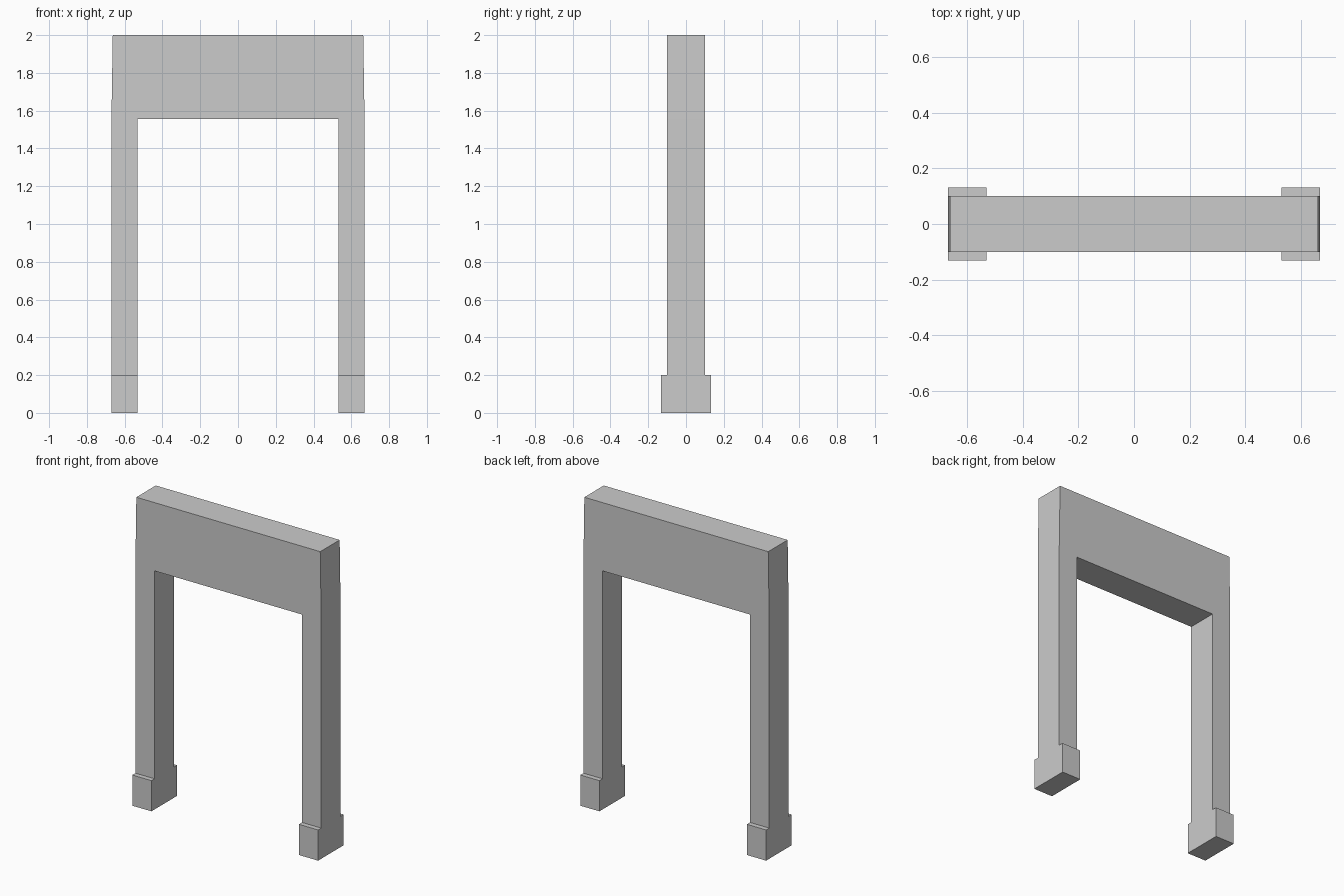
import bpy
import bmesh

cube = bpy.data.objects.get("Cube")
if cube:
    bpy.data.objects.remove(cube, do_unlink=True)

OUTER, INNER, TOP_OUTER = 0.67, 0.532, 0.663
FOOT_TOP, BEAM_BOTTOM, TOP = 0.2, 1.555, 2.0

gray = bpy.data.materials.new("plain gray")
gray.use_nodes = True
colour = (0.6, 0.6, 0.6, 1)
gray.diffuse_color = colour
gray.node_tree.nodes["Principled BSDF"].inputs["Base Color"].default_value = colour


def extrude_profile(name, points, half_depth):
    """Extrude an x-z outline along y, centred on y = 0."""
    bm = bmesh.new()
    face = bm.faces.new([bm.verts.new((x, -half_depth, z)) for x, z in points])
    result = bmesh.ops.extrude_face_region(bm, geom=[face])
    moved = [g for g in result["geom"] if isinstance(g, bmesh.types.BMVert)]
    bmesh.ops.translate(bm, verts=moved, vec=(0, 2 * half_depth, 0))
    bmesh.ops.recalc_face_normals(bm, faces=bm.faces)
    mesh = bpy.data.meshes.new(name)
    bm.to_mesh(mesh)
    bm.free()
    mesh.materials.append(gray)
    obj = bpy.data.objects.new(name, mesh)
    bpy.context.collection.objects.link(obj)
    return obj


# Posts and lintel as one arch, its upper ends slightly tapered
half = [(INNER, BEAM_BOTTOM), (INNER, FOOT_TOP), (OUTER, FOOT_TOP),
        (OUTER, BEAM_BOTTOM), (TOP_OUTER, TOP)]
extrude_profile("arch_frame", half + [(-x, z) for x, z in reversed(half)], 0.1)

# Wider block under each post
for name, side in (("left_foot", 1), ("right_foot", -1)):
    outline = [(INNER, 0), (OUTER, 0), (OUTER, FOOT_TOP), (INNER, FOOT_TOP)]
    extrude_profile(name, [(side * x, z) for x, z in outline], 0.132)
